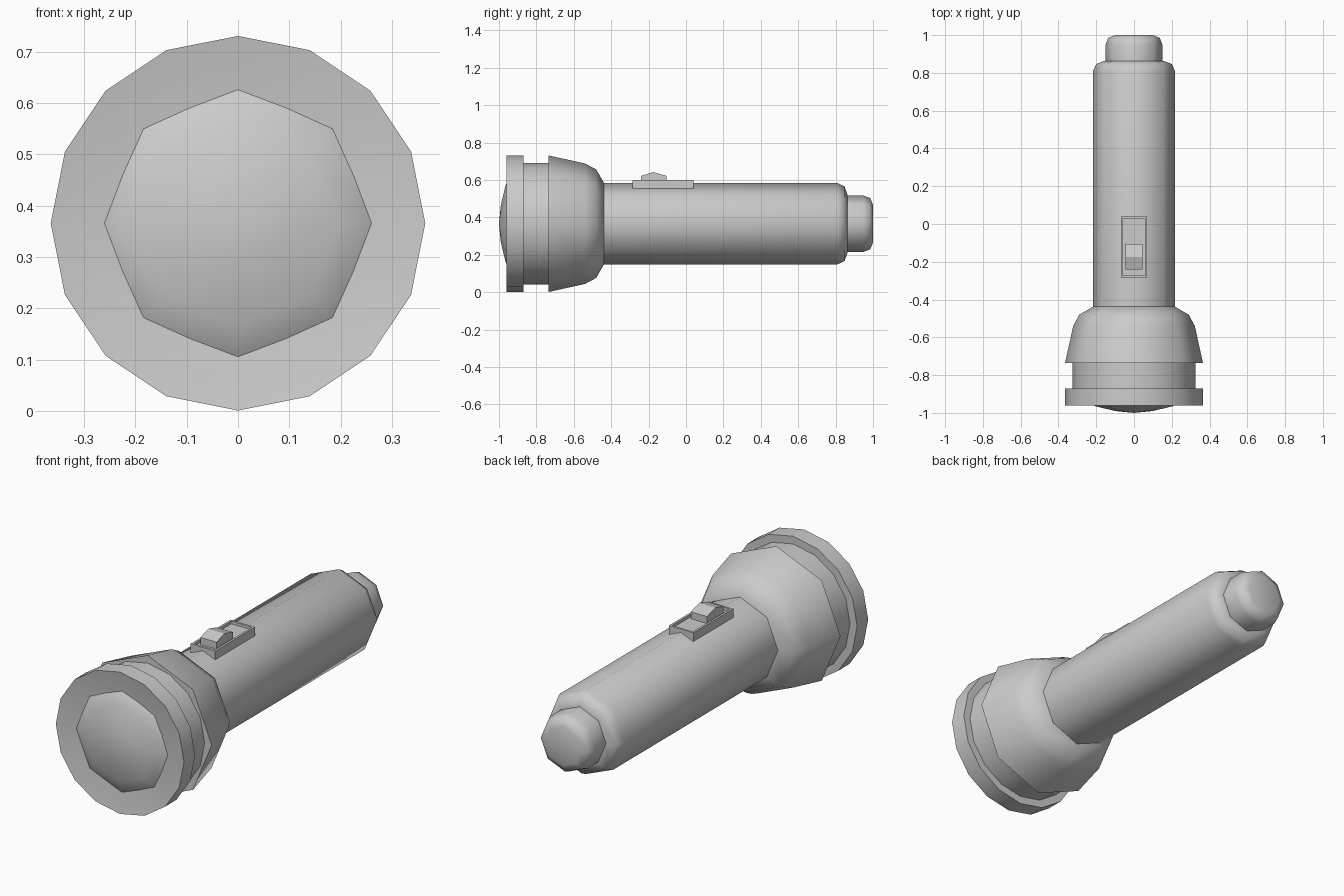
import bpy
import bmesh
import math

if "Cube" in bpy.data.objects:
    bpy.data.objects.remove(bpy.data.objects["Cube"], do_unlink=True)

AXIS_Z = 0.366

grey = bpy.data.materials.new("plain_grey")
grey.use_nodes = True
colour = (0.6, 0.6, 0.6, 1)
grey.diffuse_color = colour
grey.node_tree.nodes["Principled BSDF"].inputs["Base Color"].default_value = colour


def finish(name, bm, angle):
    bmesh.ops.recalc_face_normals(bm, faces=bm.faces)
    mesh = bpy.data.meshes.new(name)
    bm.to_mesh(mesh)
    bm.free()
    mesh.materials.append(grey)
    obj = bpy.data.objects.new(name, mesh)
    bpy.context.collection.objects.link(obj)
    bpy.ops.object.select_all(action="DESELECT")
    obj.select_set(True)
    bpy.context.view_layer.objects.active = obj
    bpy.ops.object.shade_smooth_by_angle(angle=math.radians(angle))
    return obj


def turned(name, profile, sides, angle=50):
    """Turn a (y, radius) profile around the long axis; radius 0 makes a tip."""
    bm = bmesh.new()
    rings = []
    for y, r in profile:
        if r == 0:
            rings.append([bm.verts.new((0, y, AXIS_Z))] * sides)
            continue
        turns = [math.tau * i / sides for i in range(sides)]
        rings.append([bm.verts.new((r * math.sin(t), y, AXIS_Z + r * math.cos(t)))
                      for t in turns])
    for a, b in zip(rings, rings[1:]):
        for i in range(sides):
            j = (i + 1) % sides
            corners = list(dict.fromkeys((a[i], a[j], b[j], b[i])))
            bm.faces.new(corners)
    for ring in (rings[0], rings[-1]):
        if ring[0] is not ring[1]:
            bm.faces.new(ring)
    return finish(name, bm, angle)


def extruded(name, outline, half_width):
    """Extrude a (y, z) side outline across x."""
    bm = bmesh.new()
    face = bm.faces.new([bm.verts.new((-half_width, y, z)) for y, z in outline])
    out = bmesh.ops.extrude_face_region(bm, geom=[face])
    verts = [v for v in out["geom"] if isinstance(v, bmesh.types.BMVert)]
    bmesh.ops.translate(bm, verts=verts, vec=(2 * half_width, 0, 0))
    return finish(name, bm, 15)


# Front bezel with dished face and recessed neck
turned("bezel", [(-0.90, 0), (-0.96, 0.365), (-0.87, 0.365),
                 (-0.87, 0.325), (-0.73, 0.325)], 16)

# Domed lens
turned("lens", [(-1.0, 0), (-0.99, 0.1), (-0.966, 0.2),
                (-0.943, 0.26), (-0.91, 0.3)], 8)

# Flared head behind the neck
turned("head", [(-0.735, 0.365), (-0.54, 0.322), (-0.48, 0.29),
                (-0.438, 0.217)], 8)

# Handle barrel and tail cap
turned("barrel", [(-0.46, 0.217), (0.81, 0.217), (0.847, 0.2), (0.864, 0.155)], 8)
turned("tail_cap", [(0.85, 0.15), (0.95, 0.15), (0.985, 0.137), (1.0, 0.1)], 8)

# Switch frame with a recessed floor
bm = bmesh.new()
y0, y1, x = -0.285, 0.04, 0.07
top = bm.faces.new([bm.verts.new(p) for p in
                    ((-x, y0, 0.6), (x, y0, 0.6), (x, y1, 0.6), (-x, y1, 0.6))])
base = bmesh.ops.extrude_face_region(bm, geom=[top], use_keep_orig=True)
bmesh.ops.translate(bm, vec=(0, 0, -0.045),
                    verts=[v for v in base["geom"] if isinstance(v, bmesh.types.BMVert)])
bmesh.ops.recalc_face_normals(bm, faces=bm.faces)
bm.faces.ensure_lookup_table()
top = max(bm.faces, key=lambda f: f.calc_center_median().z)
bmesh.ops.inset_region(bm, faces=[top], thickness=0.016)
floor = bmesh.ops.extrude_face_region(bm, geom=[top])
bmesh.ops.translate(bm, vec=(0, 0, -0.014),
                    verts=[v for v in floor["geom"] if isinstance(v, bmesh.types.BMVert)])
bmesh.ops.delete(bm, geom=[top], context="FACES_ONLY") if top.is_valid else None
finish("switch_frame", bm, 15)

# Peaked slider
extruded("switch_slider", [(-0.24, 0.575), (-0.24, 0.622), (-0.175, 0.642),
                           (-0.105, 0.622), (-0.105, 0.575)], 0.046)
